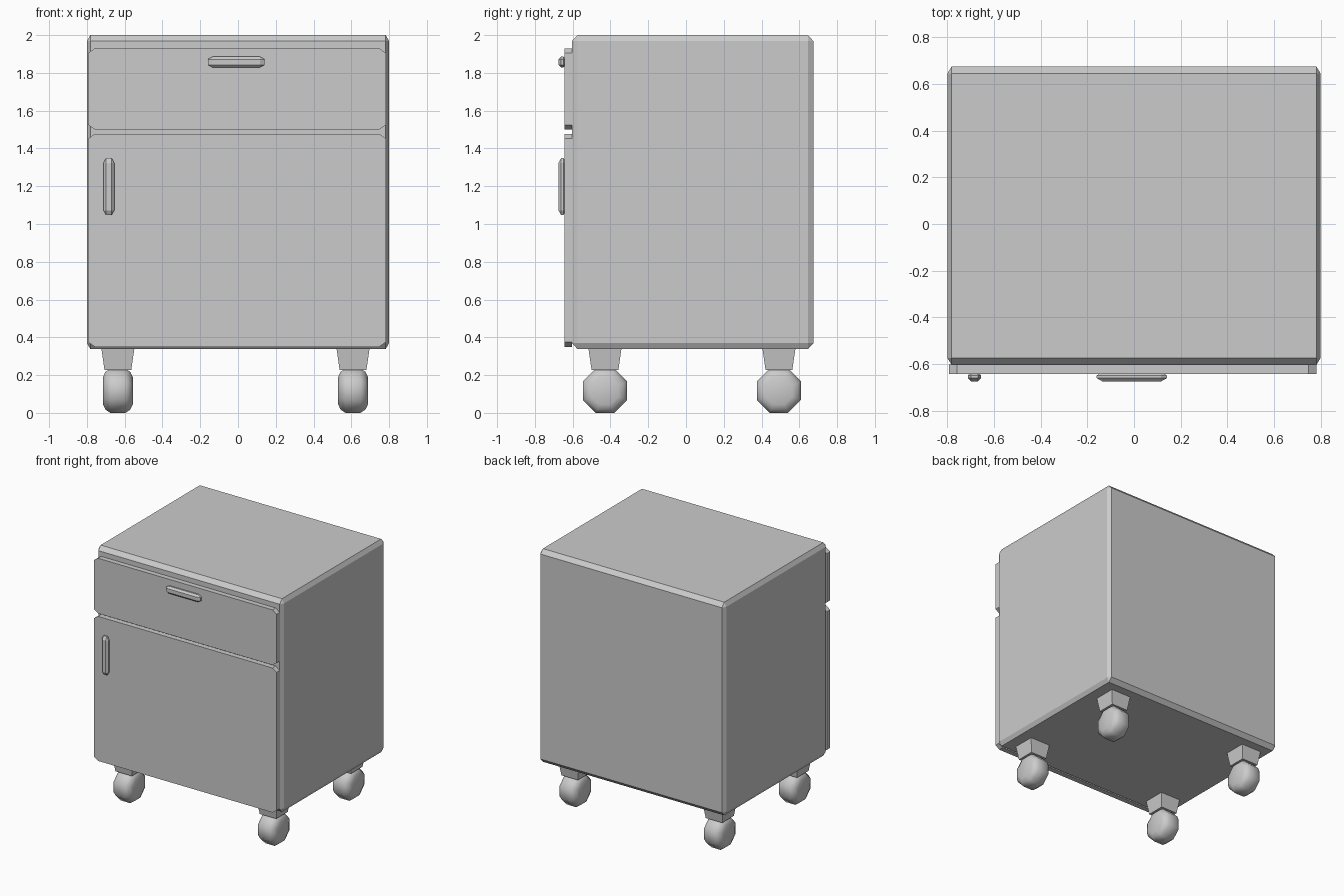
import bpy, bmesh, math
from itertools import product

if "Cube" in bpy.data.objects:
    bpy.data.objects.remove(bpy.data.objects["Cube"])


def finish(name, bm):
    bmesh.ops.recalc_face_normals(bm, faces=bm.faces[:])
    me = bpy.data.meshes.new(name)
    bm.to_mesh(me)
    bm.free()
    ob = bpy.data.objects.new(name, me)
    bpy.context.collection.objects.link(ob)
    return ob


def chamfer_box(name, lo, hi, inset):
    """Box with every edge cut flat, with a separate inset per axis."""
    bm = bmesh.new()
    for full in range(3):
        for s in product((0, 1), repeat=3):
            bm.verts.new([(hi[a] if s[a] else lo[a]) +
                          (0 if a == full else (-1 if s[a] else 1) * inset[a])
                          for a in range(3)])
    res = bmesh.ops.convex_hull(bm, input=bm.verts[:])
    bmesh.ops.dissolve_limit(bm, angle_limit=0.01, verts=bm.verts[:], edges=bm.edges[:])
    return finish(name, bm)


def loft(name, rings):
    """Skin closed rings of equal length and cap both ends."""
    bm = bmesh.new()
    vs = [[bm.verts.new(p) for p in r] for r in rings]
    n = len(vs[0])
    for a, b in zip(vs, vs[1:]):
        for i in range(n):
            bm.faces.new((a[i], a[(i + 1) % n], b[(i + 1) % n], b[i]))
    bm.faces.new(vs[0])
    bm.faces.new(vs[-1])
    return finish(name, bm)


def panel(name, z0, z1, cx=0.035, cz=0.025):
    """Front panel with clipped corners."""
    x0, x1 = -0.793, 0.783
    outline = [(x0 + cx, z0), (x1 - cx, z0), (x1, z0 + cz), (x1, z1 - cz),
               (x1 - cx, z1), (x0 + cx, z1), (x0, z1 - cz), (x0, z0 + cz)]
    return loft(name, [[(x, y, z) for x, z in outline] for y in (-0.643, -0.603)])


# Cabinet body
chamfer_box("cabinet_body", (-0.8, -0.604, 0.338), (0.8, 0.675, 2.0), (0.018, 0.029, 0.032))

# Drawer and door fronts
panel("drawer_front", 1.5, 1.93)
panel("door_front", 0.35, 1.477)

# Handles
chamfer_box("drawer_handle", (-0.16, -0.675, 1.829), (0.141, -0.635, 1.886), (0.025, 0.014, 0.014))
chamfer_box("door_handle", (-0.712, -0.675, 1.047), (-0.655, -0.635, 1.349), (0.014, 0.014, 0.025))

# Casters: tapered bracket and eight-sided rounded wheel
wheel_profile = [(-0.079, 0.078), (-0.066, 0.108), (-0.04, 0.127),
                 (0.04, 0.127), (0.066, 0.108), (0.079, 0.078)]
for side, x in (("left", -0.636), ("right", 0.609)):
    for end, y in (("front", -0.429), ("back", 0.492)):
        loft(f"{end}_{side}_bracket",
             [[(x + sx * h, y + sy * h, z) for sx, sy in ((-1, -1), (1, -1), (1, 1), (-1, 1))]
              for h, z in ((0.071, 0.228), (0.088, 0.345))])
        wheel = loft(f"{end}_{side}_wheel",
                     [[(x + dx, y + r * math.cos((i + 0.5) * math.pi / 4),
                        0.1175 + r * math.sin((i + 0.5) * math.pi / 4)) for i in range(8)]
                      for dx, r in wheel_profile])
        for p in wheel.data.polygons:
            p.use_smooth = True
